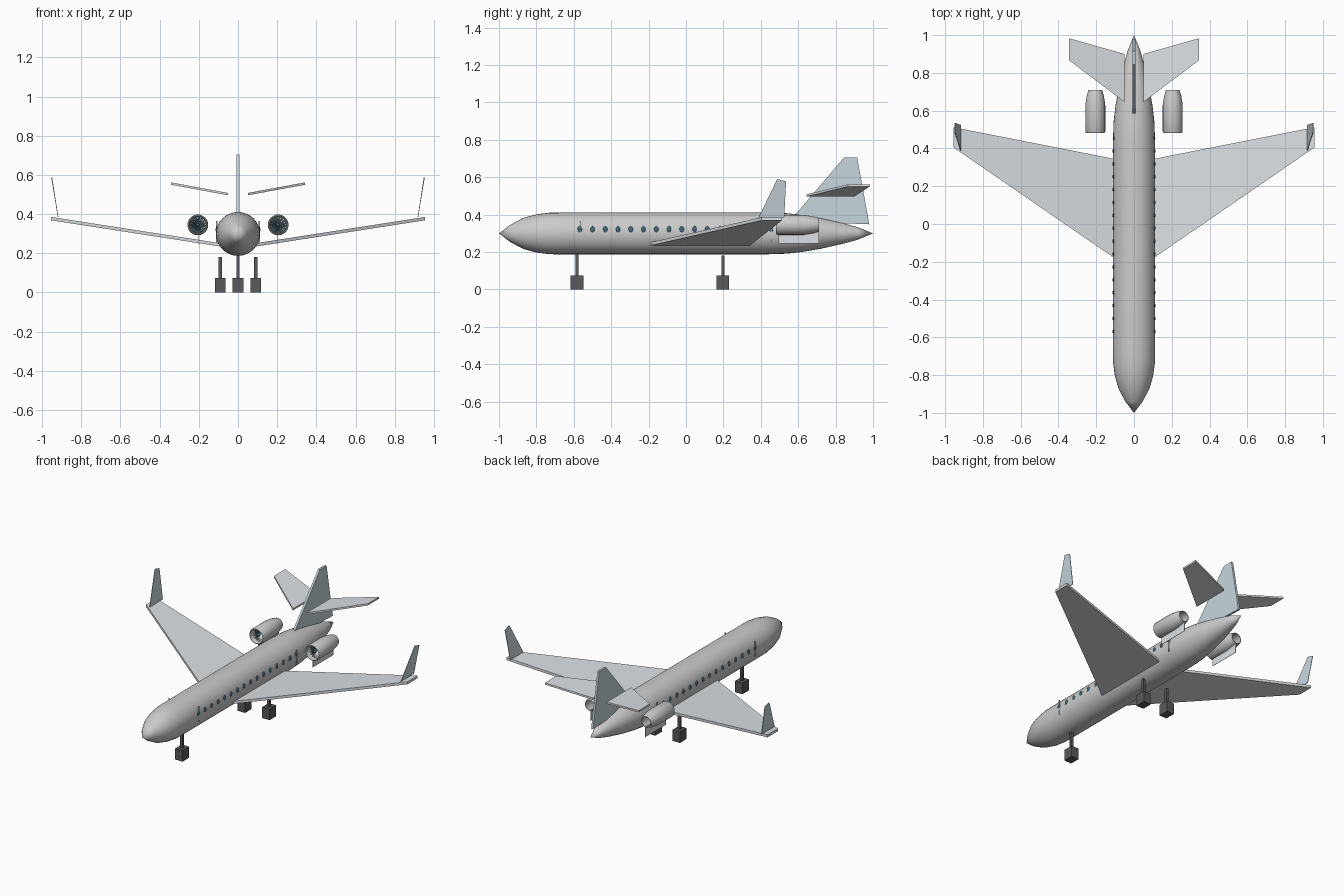
import bpy, bmesh, math
from mathutils import Vector, Matrix

if "Cube" in bpy.data.objects:
    bpy.data.objects.remove(bpy.data.objects["Cube"])


def mat(name, c):
    m = bpy.data.materials.new(name)
    m.diffuse_color = (*c, 1)
    m.use_nodes = True
    m.node_tree.nodes["Principled BSDF"].inputs["Base Color"].default_value = m.diffuse_color
    return m


WING = mat("wing_grey", (0.72, 0.75, 0.78))
FIN = mat("fin_blue_grey", (0.58, 0.67, 0.73))
DARK = mat("gear_dark", (0.10, 0.10, 0.11))
GLASS = mat("window_blue", (0.06, 0.14, 0.19))


def finish(name, bm, material=None, smooth=None):
    bmesh.ops.recalc_face_normals(bm, faces=bm.faces)
    me = bpy.data.meshes.new(name)
    bm.to_mesh(me)
    bm.free()
    ob = bpy.data.objects.new(name, me)
    bpy.context.collection.objects.link(ob)
    if material:
        me.materials.append(material)
    if smooth:
        bpy.ops.object.select_all(action='DESELECT')
        ob.select_set(True)
        bpy.context.view_layer.objects.active = ob
        bpy.ops.object.shade_smooth_by_angle(angle=math.radians(smooth))
    return ob


def slab(name, pts, offset, material):
    """Flat outline given a thickness, centred on the outline."""
    bm = bmesh.new()
    off = Vector(offset)
    f = bm.faces.new([bm.verts.new(Vector(p) - off / 2) for p in pts])
    ext = bmesh.ops.extrude_face_region(bm, geom=[f], use_keep_orig=True)
    bmesh.ops.translate(bm, vec=off, verts=[v for v in ext["geom"] if isinstance(v, bmesh.types.BMVert)])
    return finish(name, bm, material)


def box(name, c, size, material):
    bm = bmesh.new()
    bmesh.ops.create_cube(bm, size=1, matrix=Matrix.Translation(c) @ Matrix.Diagonal((*size, 1)))
    return finish(name, bm, material)


def lathe(name, profile, cx, cz, segs, material=None, closed=False, smooth=35):
    """Spin (y, radius) points around an axis parallel to y."""
    bm = bmesh.new()
    vs = [bm.verts.new((cx + r, y, cz)) for y, r in profile]
    pairs = list(zip(vs, vs[1:])) + ([(vs[-1], vs[0])] if closed else [])
    edges = [bm.edges.new(p) for p in pairs]
    bmesh.ops.spin(bm, geom=vs + edges, cent=(cx, 0, cz), axis=(0, 1, 0),
                   angle=math.tau, steps=segs, use_duplicate=False)
    bmesh.ops.remove_doubles(bm, verts=bm.verts, dist=1e-5)
    return finish(name, bm, material, smooth)


# Fuselage
lathe("fuselage", [(-1, 0), (-0.94, 0.046), (-0.87, 0.083), (-0.80, 0.102), (-0.73, 0.111),
                   (-0.65, 0.112), (0.42, 0.112), (0.54, 0.108), (0.62, 0.099), (0.72, 0.082),
                   (0.84, 0.055), (0.92, 0.033), (1, 0)], 0, 0.299, 32)

# Vertical fin
slab("vertical_fin", [(0, 0.585, 0.40), (0, 0.845, 0.705), (0, 0.915, 0.705), (0, 0.98, 0.348),
                      (0, 0.80, 0.355)], (0.014, 0, 0), FIN)

for s, side in ((-1, "left"), (1, "right")):
    # Wing and winglet
    slab(side + "_wing", [(s * 0.09, -0.19, 0.243), (s * 0.955, 0.405, 0.377),
                          (s * 0.955, 0.512, 0.377), (s * 0.09, 0.342, 0.243)], (0, 0, 0.017), WING)
    slab(side + "_winglet", [(s * 0.918, 0.388, 0.384), (s * 0.950, 0.488, 0.59),
                             (s * 0.950, 0.535, 0.577), (s * 0.918, 0.525, 0.384)], (0.003, 0, 0), FIN)
    # Tailplane
    slab(side + "_tailplane", [(s * 0.05, 0.645, 0.502), (s * 0.343, 0.866, 0.556),
                               (s * 0.343, 0.983, 0.556), (s * 0.05, 0.90, 0.502)], (0, 0, 0.012), WING)

    # Engine nacelle, open at both ends
    ex, ez = s * 0.205, 0.345
    lathe(side + "_engine", [(0.482, 0.049), (0.49, 0.053), (0.63, 0.053), (0.68, 0.045), (0.71, 0.036),
                             (0.71, 0.032), (0.62, 0.043), (0.49, 0.043), (0.482, 0.046)],
          ex, ez, 24, closed=True)
    lathe(side + "_spinner", [(0.49, 0), (0.50, 0.006), (0.515, 0.010), (0.54, 0.010), (0.54, 0)],
          ex, ez, 12, GLASS)
    lathe(side + "_fan_disc", [(0.53, 0), (0.53, 0.043), (0.535, 0.043), (0.535, 0)], ex, ez, 24, GLASS)
    # Fan blades
    bm = bmesh.new()
    for i in range(16):
        rot = Matrix.Translation((ex, 0, ez)) @ Matrix.Rotation(math.tau * i / 16, 4, 'Y')
        quad = [(0.008, 0.512, -0.001), (0.043, 0.508, -0.004), (0.043, 0.522, 0.004), (0.008, 0.518, 0.001)]
        bm.faces.new([bm.verts.new(rot @ Vector(p)) for p in quad])
    finish(side + "_fan_blades", bm, WING)
    # Thin pylon panel under the engine
    slab(side + "_pylon", [(s * 0.2, 0.495, 0.245), (s * 0.2, 0.71, 0.245),
                           (s * 0.2, 0.71, 0.315), (s * 0.2, 0.495, 0.30)], (0.002, 0, 0), WING)

    # Row of oval windows
    bm = bmesh.new()
    for i in range(16):
        y = -0.568 + i * 0.0682
        bmesh.ops.create_uvsphere(bm, u_segments=12, v_segments=8, radius=1,
                                  matrix=Matrix.Translation((s * (0.109 if y < 0.44 else 0.107), y, 0.32))
                                  @ Matrix.Diagonal((0.005, 0.012, 0.018, 1)))
    finish(side + "_windows", bm, GLASS, 40)

    # Door edge strips
    for part, y, z in (("front", -0.565, 0.315), ("rear", 0.455, 0.30)):
        box(f"{side}_{part}_door_edge", (s * 0.109, y, z), (0.008, 0.003, 0.10), None)

# Landing gear: square strut and block wheel
for part, x, y, top in (("nose", 0, -0.583, 0.20), ("left_main", -0.09, 0.197, 0.18),
                        ("right_main", 0.09, 0.197, 0.18)):
    box(part + "_gear_wheel", (x, y, 0.0365), (0.054, 0.068, 0.073), DARK)
    box(part + "_gear_strut", (x, y, (0.06 + top) / 2), (0.017, 0.017, top - 0.06), DARK)
